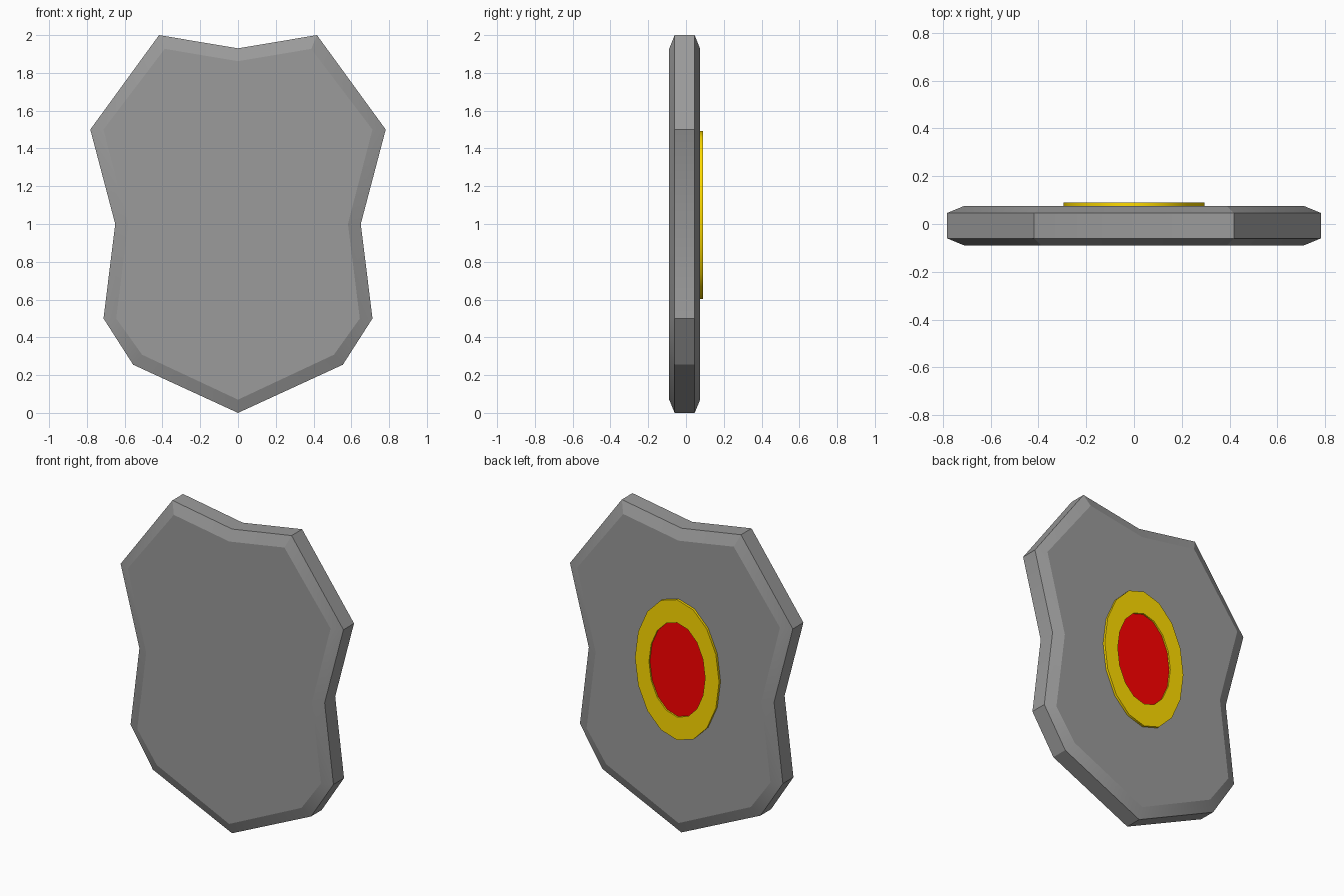
import bpy, bmesh, math

if "Cube" in bpy.data.objects:
    bpy.data.objects.remove(bpy.data.objects["Cube"])


def mirror(half):
    # full loop from a right-hand profile whose ends lie on x = 0
    return half + [(-x, z) for x, z in half[-2:0:-1]]


def ellipse(rx, rz, cz, n=16):
    return [(rx * math.sin(2 * math.pi * i / n), cz + rz * math.cos(2 * math.pi * i / n))
            for i in range(n)]


def loft(name, layers, color, smooth_angle, closed=False):
    # skin (outline, y) loops; cap both ends, or join last to first when closed
    bm = bmesh.new()
    rings = [[bm.verts.new((x, y, z)) for x, z in pts] for pts, y in layers]
    n = len(rings[0])
    pairs = list(zip(rings, rings[1:]))
    if closed:
        pairs.append((rings[-1], rings[0]))
    else:
        bm.faces.new(rings[0])
        bm.faces.new(rings[-1])
    for a, b in pairs:
        for i in range(n):
            j = (i + 1) % n
            bm.faces.new((a[i], a[j], b[j], b[i]))
    bmesh.ops.recalc_face_normals(bm, faces=bm.faces)
    # smooth shading, keeping edges over the angle sharp
    for f in bm.faces:
        f.smooth = True
    for e in bm.edges:
        e.smooth = e.calc_face_angle(0) < math.radians(smooth_angle)
    mesh = bpy.data.meshes.new(name)
    bm.to_mesh(mesh)
    bm.free()
    obj = bpy.data.objects.new(name, mesh)
    bpy.context.collection.objects.link(obj)
    mat = bpy.data.materials.new(name + "_colour")
    mat.diffuse_color = (*color, 1)
    mat.use_nodes = True
    mat.node_tree.nodes["Principled BSDF"].inputs["Base Color"].default_value = mat.diffuse_color
    mesh.materials.append(mat)
    return obj


# shield body: outer rim with a chamfer to each face
rim = mirror([(0, 1.93), (0.418, 2.0), (0.782, 1.5), (0.65, 1.0),
              (0.712, 0.5), (0.555, 0.255), (0, 0)])
face = mirror([(0, 1.862), (0.388, 1.927), (0.712, 1.5), (0.582, 1.0),
               (0.645, 0.5), (0.508, 0.308), (0, 0.07)])
loft("shield_body", [(face, -0.089), (rim, -0.06), (rim, 0.046), (face, 0.075)],
     (0.325, 0.325, 0.325), 22.5)

# raised yellow ring and the red disc sunk inside it
outer = ellipse(0.295, 0.445, 1.048)
inner = ellipse(0.197, 0.299, 1.048)
loft("emblem_ring", [(outer, 0.07), (outer, 0.09), (inner, 0.09), (inner, 0.07)],
     (1.0, 0.71, 0.0), 36, closed=True)
loft("emblem_disc", [(inner, 0.07), (inner, 0.08)], (1.0, 0.0, 0.0), 36)
